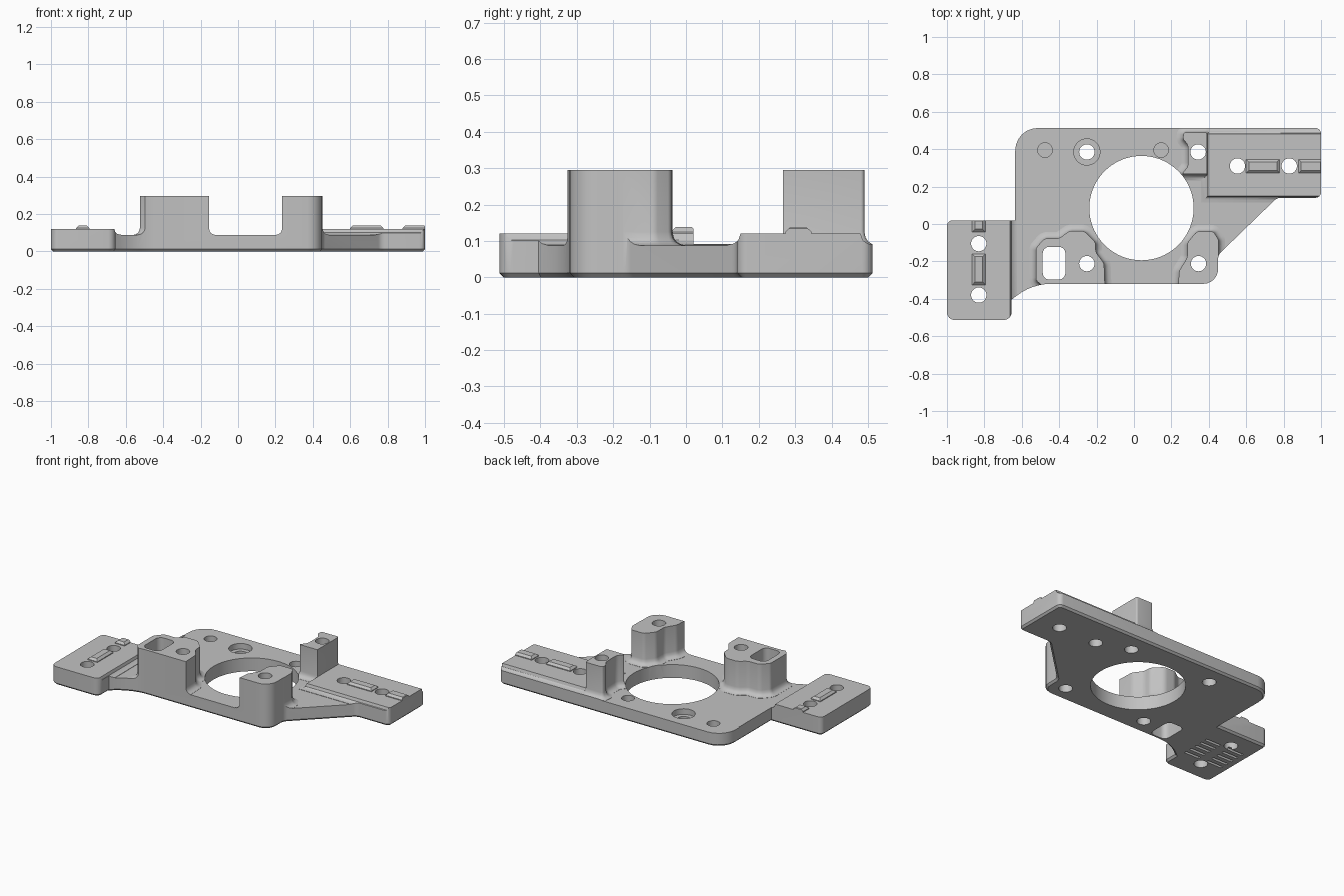
import bpy, bmesh, math
from mathutils import Vector

cube = bpy.data.objects.get("Cube")
if cube:
    bpy.data.objects.remove(cube, do_unlink=True)

grey = bpy.data.materials.new("plain grey")
grey.use_nodes = True
grey.diffuse_color = (0.54, 0.54, 0.54, 1)
grey.node_tree.nodes["Principled BSDF"].inputs["Base Color"].default_value = (0.54, 0.54, 0.54, 1)


def rounded(corners, steps=6):
    """Counter-clockwise outline from (x, y, radius) corners."""
    out = []
    n = len(corners)
    for i, (x, y, r) in enumerate(corners):
        p = Vector((x, y))
        if r == 0:
            out.append(p)
            continue
        u = (Vector(corners[i - 1][:2]) - p).normalized()
        v = (Vector(corners[(i + 1) % n][:2]) - p).normalized()
        half = math.acos(max(-1, min(1, u.dot(v)))) / 2
        centre = p + (u + v).normalized() * r / math.sin(half)
        a = p + u * r / math.tan(half) - centre
        b = p + v * r / math.tan(half) - centre
        start = math.atan2(a.y, a.x)
        sweep = math.atan2(a.x * b.y - a.y * b.x, a.dot(b))
        for k in range(steps + 1):
            t = start + sweep * k / steps
            out.append(centre + Vector((math.cos(t), math.sin(t))) * r)
    return out


def offset(points, d):
    """Push an outline outwards by d."""
    out = []
    for i, p in enumerate(points):
        e1 = (p - points[i - 1]).normalized()
        e2 = (points[(i + 1) % len(points)] - p).normalized()
        n1, n2 = Vector((e1.y, -e1.x)), Vector((e2.y, -e2.x))
        out.append(p + (n1 + n2) * d / (1 + n1.dot(n2)))
    return out


def prism(name, points, levels):
    """Solid stacked from (height, offset) copies of one outline."""
    bm = bmesh.new()
    rings = [[bm.verts.new((p.x, p.y, z)) for p in offset(points, d)] for z, d in levels]
    n = len(points)
    for low, high in zip(rings, rings[1:]):
        for i in range(n):
            j = (i + 1) % n
            bm.faces.new((low[i], low[j], high[j], high[i]))
    bm.faces.new(rings[0][::-1])
    bm.faces.new(rings[-1])
    mesh = bpy.data.meshes.new(name)
    bm.to_mesh(mesh)
    bm.free()
    mesh.materials.append(grey)
    obj = bpy.data.objects.new(name, mesh)
    bpy.context.collection.objects.link(obj)
    return obj


def box(x0, x1, y0, y1, r=0):
    return rounded([(x0, y0, r), (x1, y0, r), (x1, y1, r), (x0, y1, r)])


def circle(x, y, r, n=32):
    return [Vector((x + r * math.cos(math.tau * i / n), y + r * math.sin(math.tau * i / n)))
            for i in range(n)]


def combine(target, other, operation):
    mod = target.modifiers.new("combine", "BOOLEAN")
    mod.operation, mod.solver, mod.object = operation, "EXACT", other
    with bpy.context.temp_override(object=target, active_object=target,
                                   selected_objects=[target]):
        bpy.ops.object.modifier_apply(modifier=mod.name)
    bpy.data.objects.remove(other, do_unlink=True)


# Overall footprint with a chamfered lower edge
footprint = rounded([
    (-1, -0.513, 0.04), (-0.655, -0.513, 0.04), (-0.655, -0.405, 0), (-0.545, -0.32, 0.3),
    (0.45, -0.32, 0.08), (0.45, -0.165, 0.05), (0.765, 0.14, 0.05), (1, 0.14, 0.03),
    (1, 0.513, 0.03), (-0.635, 0.513, 0.12), (-0.635, 0.02, 0), (-1, 0.02, 0.03)])
bracket = prism("mounting_bracket", footprint, [(0, -0.012), (0.012, 0), (0.4, 0)])

# Base slab, raised pads and bosses, trimmed to the footprint
solid = prism("base_slab", box(-1.2, 1.2, -0.8, 0.8), [(-0.1, 0), (0.087, 0)])

pad_levels = [(0.04, 0.036), (0.089, 0.036), (0.093, 0.018), (0.102, 0.006), (0.12, 0)]
for name, pad in [("left_pad", box(-1.11, -0.662, -0.71, 0.31)),
                  ("right_pad", box(0.395, 1.12, 0.15, 0.48))]:
    combine(solid, prism(name, pad, pad_levels), "UNION")

boss_levels = [(0.05, 0.035), (0.088, 0.035), (0.091, 0.022), (0.098, 0.011),
               (0.108, 0.004), (0.125, 0), (0.295, 0)]
large_boss = rounded([
    (-0.525, -0.3, 0.03), (-0.48, -0.34, 0.02), (-0.155, -0.34, 0), (-0.16, -0.21, 0.05),
    (-0.205, -0.15, 0.05), (-0.205, -0.1, 0.03), (-0.265, -0.037, 0.05), (-0.345, -0.037, 0.05),
    (-0.4, -0.077, 0.05), (-0.48, -0.077, 0.04), (-0.525, -0.13, 0.03)])
corner_boss = rounded([
    (0.235, -0.34, 0), (0.452, -0.34, 0), (0.452, -0.085, 0.03),
    (0.425, -0.04, 0.02), (0.335, -0.04, 0.03), (0.285, -0.1, 0.04), (0.285, -0.18, 0.05),
    (0.242, -0.25, 0.05)])
back_boss = rounded([
    (0.255, 0.267, 0.006), (0.39, 0.267, 0), (0.39, 0.49, 0.01), (0.265, 0.49, 0.015),
    (0.262, 0.455, 0.02), (0.29, 0.42, 0.05), (0.29, 0.31, 0.05)])
for name, outline in [("large_boss", large_boss), ("corner_boss", corner_boss),
                      ("back_boss", back_boss)]:
    combine(solid, prism(name, outline, boss_levels), "UNION")

# Locating ridges on the pads
for ridge in [(-0.865, -0.795, -0.325, -0.16), (-0.865, -0.795, -0.042, 0.03),
              (0.6, 0.778, 0.273, 0.345), (0.88, 1.01, 0.273, 0.345)]:
    combine(solid, prism("ridge", box(*ridge), [(0.1, 0), (0.125, 0), (0.138, -0.014)]), "UNION")

combine(bracket, solid, "INTERSECT")

# Central bore, screw holes and the rectangular pocket
through = [(-0.1, 0), (0.5, 0)]
combine(bracket, prism("bore", circle(0.04, 0.085, 0.279, 72), through), "DIFFERENCE")
for x, y in [(-0.83, -0.105), (-0.83, -0.38), (0.553, 0.31), (0.83, 0.31),
             (0.343, 0.385), (-0.252, 0.385), (-0.252, -0.212), (0.345, -0.212)]:
    combine(bracket, prism("screw_hole", circle(x, y, 0.041), through), "DIFFERENCE")
combine(bracket, prism("counterbore", circle(-0.252, 0.385, 0.07), [(0.05, 0), (0.5, 0)]),
        "DIFFERENCE")
for x in (-0.476, 0.145):
    combine(bracket, prism("blind_hole", circle(x, 0.395, 0.039), [(0.04, 0), (0.5, 0)]),
            "DIFFERENCE")
combine(bracket, prism("pocket", box(-0.488, -0.367, -0.297, -0.122, 0.035), through),
        "DIFFERENCE")

# Two columns of shallow grip slots under the left pad
for x in (-0.95, -0.78):
    for i in range(5):
        y = -0.34 + 0.047 * i
        combine(bracket, prism("grip_slot", box(x, x + 0.11, y, y + 0.018),
                               [(-0.05, 0), (0.015, 0)]), "DIFFERENCE")

# Smooth shading with crisp edges
bpy.ops.object.select_all(action="DESELECT")
bracket.select_set(True)
bpy.context.view_layer.objects.active = bracket
bpy.ops.object.shade_smooth_by_angle(angle=math.radians(30))
